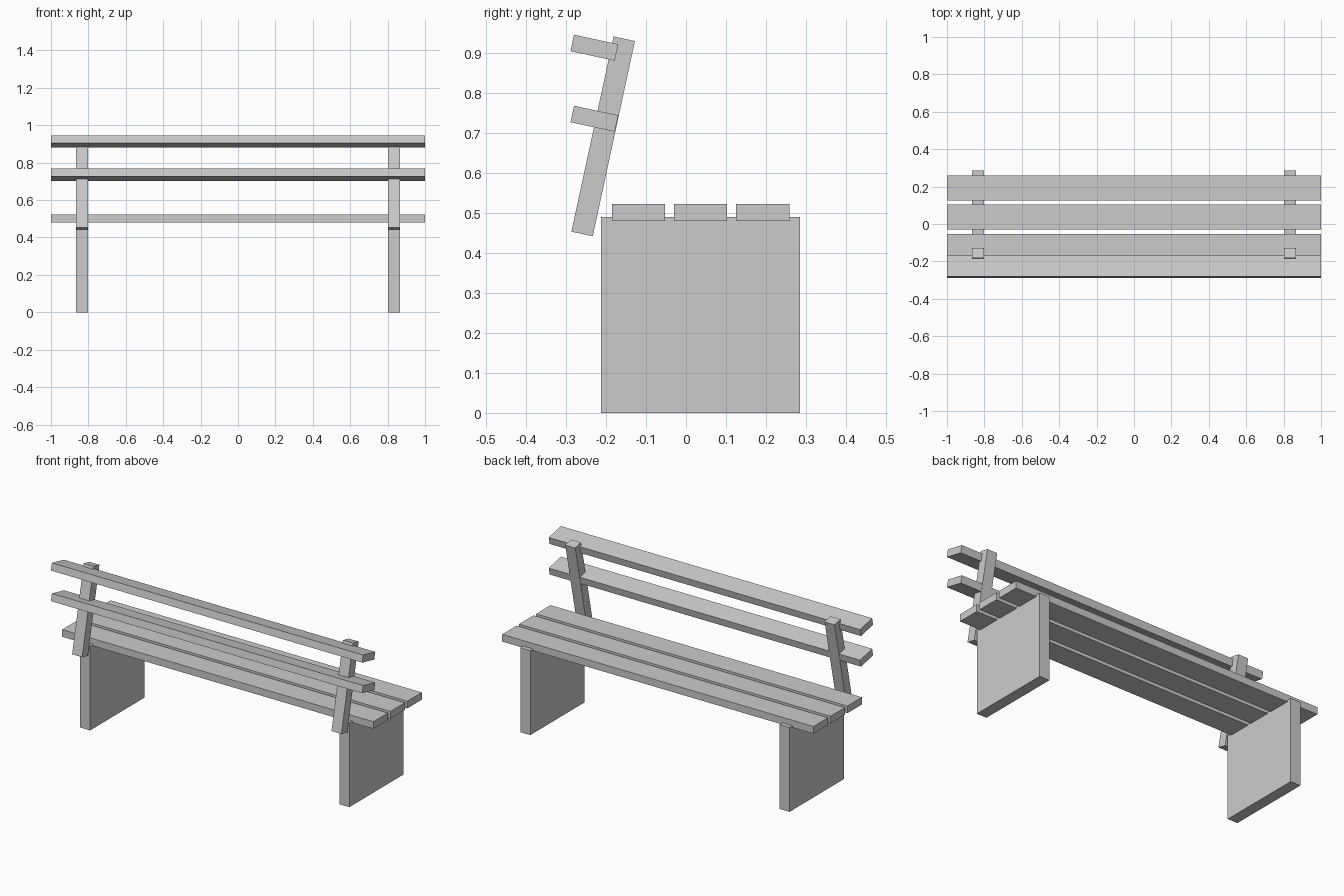
import bpy
from math import radians

cube = bpy.data.objects.get("Cube")
if cube:
    bpy.data.objects.remove(cube, do_unlink=True)

grey = bpy.data.materials.new("plain grey")
grey.use_nodes = True
colour = (0.6, 0.6, 0.6, 1)
grey.diffuse_color = colour
grey.node_tree.nodes["Principled BSDF"].inputs["Base Color"].default_value = colour

LEAN = radians(-12.2)      # backrest tilt
SLAT = 0.042               # board thickness


def board(name, centre, size, tilt=0):
    bpy.ops.mesh.primitive_cube_add(size=1, location=centre)
    obj = bpy.context.object
    obj.name = name
    obj.scale = size
    # bake the size first so the tilt stays a clean rotation
    bpy.ops.object.transform_apply(location=False, rotation=False, scale=True)
    obj.rotation_euler.x = tilt
    obj.data.materials.append(grey)
    return obj


# Panel legs and leaning back posts, one of each per side
for side, x in (("left", 0.833), ("right", -0.833)):
    board(f"{side}_leg_panel", (x, 0.036, 0.245), (0.064, 0.498, 0.49))
    board(f"{side}_back_post", (x, -0.207, 0.691), (0.064, 0.0545, 0.499), LEAN)

# Seat slats, front to back
for i in range(3):
    board(f"seat_slat_{i + 1}", (0, -0.119 + i * 0.1555, 0.501), (2, 0.133, SLAT))

# Backrest slats, tilted with the posts
for name, z in (("lower", 0.735), ("upper", 0.9125)):
    board(f"{name}_back_slat", (0, -0.229, z), (2, 0.113, SLAT), LEAN)
